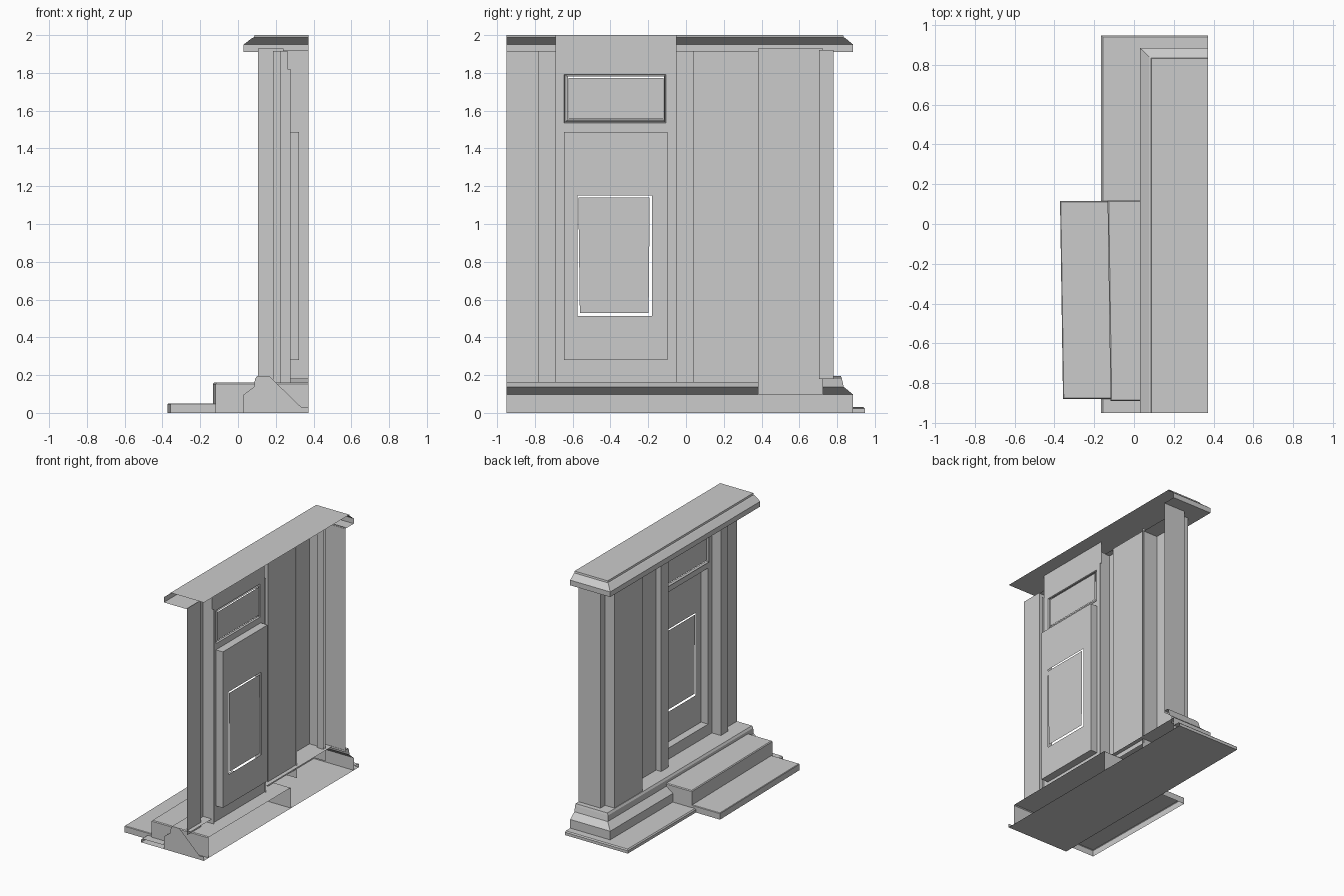
import bpy

if "Cube" in bpy.data.objects:
    bpy.data.objects.remove(bpy.data.objects["Cube"])

BACK, END = 0.372, -0.95      # open rear edge and cut-off end of the facade


def mesh(name, verts, faces):
    me = bpy.data.meshes.new(name)
    me.from_pydata(verts, [], faces)
    me.update()
    ob = bpy.data.objects.new(name, me)
    bpy.context.collection.objects.link(ob)
    return ob


def loft(name, rows, top=False):
    """Skin between rows of points, listed bottom to top, with an optional lid."""
    n = len(rows[0])
    verts = [p for r in rows for p in r]
    faces = [(i * n + j, (i + 1) * n + j, (i + 1) * n + j + 1, i * n + j + 1)
             for i in range(len(rows) - 1) for j in range(n - 1)]
    if top:
        faces.append(tuple(reversed(range(len(verts) - n, len(verts)))))
    return mesh(name, verts, faces)


def wall(name, plan, z0, z1):
    """Upright sheet following a plan line."""
    return loft(name, [[(x, y, z) for x, y in plan] for z in (z0, z1)])


def moulding(name, profile):
    """Profile of (x, y, z) swept along the street face and round the corner."""
    return loft(name, [[(x, END, z), (x, y, z), (BACK, y, z)] for x, y, z in profile])


def floor(name, x0, x1, y0, y1, z):
    return mesh(name, [(x0, y0, z), (x1, y0, z), (x1, y1, z), (x0, y1, z)], [(0, 1, 2, 3)])


def rect(x, r):
    y0, y1, z0, z1 = r
    return [(x, y0, z0), (x, y0, z1), (x, y1, z1), (x, y1, z0)]


def rings(name, levels):
    """Nested rectangles, each (x, rect), joined by four-sided rings."""
    verts = [p for x, r in levels for p in rect(x, r)]
    faces = [(4 * k + i, 4 * k + (i + 1) % 4, 4 * k + 4 + (i + 1) % 4, 4 * k + 4 + i)
             for k in range(len(levels) - 1) for i in range(4)]
    return mesh(name, verts, faces)


def step(name, foot, z, b):
    """Hollow step with chamfered top edge; foot runs back, front, front, back."""
    a, c, d, e = foot
    lid = [(a[0], a[1] + b), (c[0] + b, c[1] + b), (d[0] + b, d[1] - b), (e[0], e[1] - b)]
    return loft(name, [[(x, y, h) for x, y in pts] for pts, h in
                       ((foot, 0), (foot, z - b), (lid, z))], top=True)


# ground slab (open at the cut end) and entrance steps
moulding("ground_slab", [(-.165, .948, 0), (-.165, .948, .022), (-.157, .94, .03),
                         (.03, .885, .03)])
floor("ground_slab_base", -.165, BACK, END, .948, 0)
step("lower_step", [(-.11, -.88), (-.357, -.88), (-.372, .115), (-.12, .115)], .05, .004)
step("upper_step", [(BACK, -.89), (-.118, -.89), (-.133, .118), (BACK, .118)], .16, .006)

# plinth with its end cap
moulding("plinth", [(.03, .885, 0), (.03, .885, .097), (.085, .835, .138),
                    (.09, .825, .18), (.1, .82, .195), (.26, .78, .195)])
cap = [(.03, 0), (BACK, 0), (BACK, .03), (.335, .03), (.165, .195), (.1, .195),
       (.09, .18), (.085, .138), (.03, .097)]
mesh("plinth_end", [(x, END, z) for x, z in cap], [tuple(range(len(cap)))])

# cornice
moulding("cornice", [(.228, .78, 1.91), (.03, .885, 1.91), (.03, .885, 1.95),
                     (.075, .842, 1.985), (.085, .835, 1.987), (.088, .832, 2.0)])
floor("cornice_top", .088, BACK, END, .832, 2)

# walls, door pilasters, projecting bay and corner pilaster
wall("end_wall", [(.228, END), (.228, -.78), (.185, -.78), (.185, -.69), (.262, -.69)], .16, 1.915)
wall("main_wall", [(.262, -.05), (.185, -.05), (.185, .04), (.228, .04), (.228, .385)], .16, 1.915)
wall("left_jamb", [(.262, -.69), (.277, -.69)], .16, 1.82)
wall("right_jamb", [(.277, -.05), (.262, -.05)], .16, 1.82)
wall("bay", [(.24, .38), (.105, .38), (.105, .725), (.24, .725)], .097, 1.93)
wall("corner_pilaster", [(.24, .705), (.185, .705), (.185, .782), (BACK, .782)], .18, 1.92)

# door: surround, recess and leaf with a window opening
rings("door_surround", [(.262, (-.69, -.05, .16, 1.51)), (.262, (-.645, -.097, .28, 1.488)),
                        (.322, (-.645, -.097, .28, 1.488)), (.322, (-.575, -.18, .512, 1.152))])
mesh("door_window", [(.322, -.562, .53), (.322, -.57, 1.14), (.322, -.192, 1.14), (.322, -.198, .53)],
     [(0, 1, 2, 3)])

# transom window above the door, its surround rising to the cornice
rings("transom_surround", [(.262, (-.69, -.05, 1.51, 2.0)), (.262, (-.645, -.107, 1.535, 1.792)),
                           (.25, (-.64, -.112, 1.54, 1.788)), (.262, (-.625, -.117, 1.552, 1.78))])
mesh("transom_pane", rect(.262, (-.622, -.12, 1.555, 1.773)), [(0, 1, 2, 3)])
